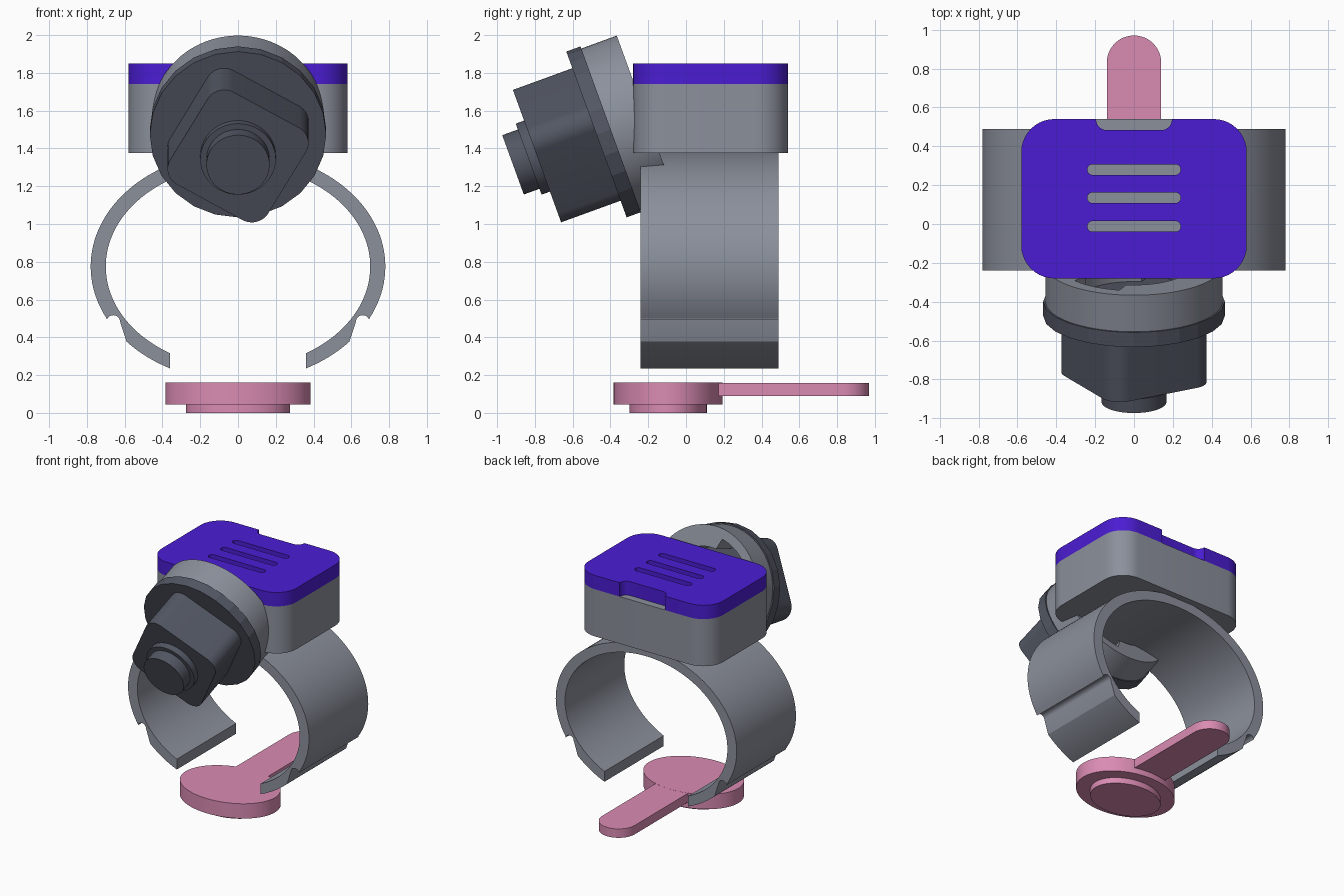
import bpy, bmesh
from math import sin, cos, pi, radians, sqrt, asin
from mathutils import Matrix

if "Cube" in bpy.data.objects:
    bpy.data.objects.remove(bpy.data.objects["Cube"])


def material(name, rgb):
    m = bpy.data.materials.new(name)
    m.diffuse_color = (*rgb, 1)
    m.use_nodes = True
    m.node_tree.nodes["Principled BSDF"].inputs["Base Color"].default_value = m.diffuse_color
    return m


PURPLE = material("purple", (0.07, 0.012, 0.65))
DARK = material("dark_grey", (0.085, 0.095, 0.125))
PINK = material("pink", (0.70, 0.26, 0.45))
GREY = material("grey", (0.26, 0.28, 0.33))


def ellipse(rx, ry=None, n=72, cx=0, cy=0):
    ry = ry or rx
    return [(cx + rx * cos(2 * pi * i / n), cy + ry * sin(2 * pi * i / n)) for i in range(n)]


def rounded(x0, x1, y0, y1, r, n=10):
    pts = []
    corners = [(x1 - r, y1 - r), (x0 + r, y1 - r), (x0 + r, y0 + r), (x1 - r, y0 + r)]
    for k, (cx, cy) in enumerate(corners):
        for i in range(n + 1):
            a = pi / 2 * (k + i / n)
            pts.append((cx + r * cos(a), cy + r * sin(a)))
    return pts


def prism(name, pts, z0, z1, mat=None, frame=None, hole=None):
    """Extrude an outline, with an optional hole of the same point count."""
    bm = bmesh.new()
    n = len(pts)

    def loop(p, z):
        return [bm.verts.new((x, y, z)) for x, y in p]

    def strip(a, b):
        for i in range(n):
            j = (i + 1) % n
            bm.faces.new((a[i], a[j], b[j], b[i]))

    lo, hi = loop(pts, z0), loop(pts, z1)
    strip(lo, hi)
    if hole:
        hlo, hhi = loop(hole, z0), loop(hole, z1)
        strip(hhi, hlo)
        strip(hi, hhi)
        strip(hlo, lo)
    else:
        bm.faces.new(hi)
        bm.faces.new(lo[::-1])
    bmesh.ops.remove_doubles(bm, verts=bm.verts, dist=1e-5)
    bmesh.ops.recalc_face_normals(bm, faces=bm.faces)
    me = bpy.data.meshes.new(name)
    bm.to_mesh(me)
    bm.free()
    ob = bpy.data.objects.new(name, me)
    bpy.context.collection.objects.link(ob)
    if frame:
        ob.matrix_world = frame
    if mat:
        me.materials.append(mat)
    return ob


# Handlebar clamp: open elliptical band with a groove near each end
CZ, AO, BO, AI, BI, XE = 0.775, 0.78, 0.608, 0.70, 0.535, 0.36


def arc(a, b, t0, t1, n):
    return [(a * cos(t0 + (t1 - t0) * i / n), CZ + b * sin(t0 + (t1 - t0) * i / n)) for i in range(n + 1)]


def t_at(a, x):
    return -pi / 2 + asin(x / a)


half = arc(AO, BO, pi / 2, t_at(AO, 0.695), 44)
half += [(0.66 + 0.035 * cos(pi * i / 14), 0.485 + 0.032 * sin(pi * i / 14)) for i in range(1, 15)]
half += arc(AO, BO, t_at(AO, 0.59), t_at(AO, XE), 10)
half += arc(AI, BI, t_at(AI, XE), pi / 2, 54)
outer, inner = half[:-55], half[-55:]
mirror = [(-x, z) for x, z in half]
outline = outer + inner + mirror[-55:][::-1][1:] + mirror[:-55][::-1][:-1]
prism("clamp_band", outline, -0.49, 0.24, GREY, Matrix.Rotation(pi / 2, 4, 'X'))

# Housing box and slotted lid
prism("housing_box", rounded(-0.58, 0.58, -0.28, 0.54, 0.17), 1.375, 1.742, GREY)
lid = prism("housing_lid", rounded(-0.58, 0.58, -0.28, 0.54, 0.17), 1.742, 1.85, PURPLE)
cuts = [rounded(-0.24, 0.24, y - 0.027, y + 0.027, 0.0265) for y in (-0.012, 0.135, 0.28)]
cuts.append(rounded(-0.195, 0.195, 0.483, 0.7, 0.055))
bpy.context.view_layer.objects.active = lid
for i, c in enumerate(cuts):
    cutter = prism(f"lid_cutter_{i}", c, 1.7, 1.9)
    cutter.hide_render = True
    mod = lid.modifiers.new("cut", 'BOOLEAN')
    mod.operation, mod.object, mod.solver = 'DIFFERENCE', cutter, 'EXACT'
    bpy.ops.object.modifier_apply(modifier=mod.name)
    bpy.data.objects.remove(cutter)

# Tilted head: local z runs outward along the knob axis
HEAD = Matrix.Translation((0, -0.474, 1.474)) @ Matrix.Rotation(radians(110), 4, 'X')
N = 96
bore = []
for i in range(N):
    a = 360 * i / N
    r = 0.385 if 98 < a % 180 < 144 else 0.30   # two opposite bayonet notches
    bore.append((r * cos(radians(a)), r * sin(radians(a))))
prism("socket_tube", ellipse(0.455, n=N), -0.28, -0.08, GREY, HEAD, bore)
prism("knob_flange", ellipse(0.467, n=24), -0.08, 0, DARK, HEAD)
prism("knob_body", rounded(-0.3, 0.3, -0.3, 0.3, 0.1), 0, 0.335, DARK,
      HEAD @ Matrix.Rotation(radians(-30), 4, 'Z'))
prism("button_collar", ellipse(0.2), 0.335, 0.382, DARK, HEAD)
prism("button", ellipse(0.167), 0.382, 0.47, DARK, HEAD)

# Pull tab: oval plug with a step and a rounded strap
prism("plug_step", ellipse(0.275, 0.205, cy=-0.095), 0, 0.045, PINK)
prism("plug_disc", ellipse(0.385, 0.288, cy=-0.095), 0.045, 0.16, PINK)
strap = [(0.14 * cos(pi * i / 24), 0.83 + 0.14 * sin(pi * i / 24)) for i in range(25)]
prism("plug_strap", strap + [(-0.14, 0.1), (0.14, 0.1)], 0.09, 0.1595, PINK)

# Smooth curved sides, keep edges sharp
for ob in bpy.context.scene.objects:
    ob.select_set(True)
bpy.ops.object.shade_smooth_by_angle(angle=radians(14))
